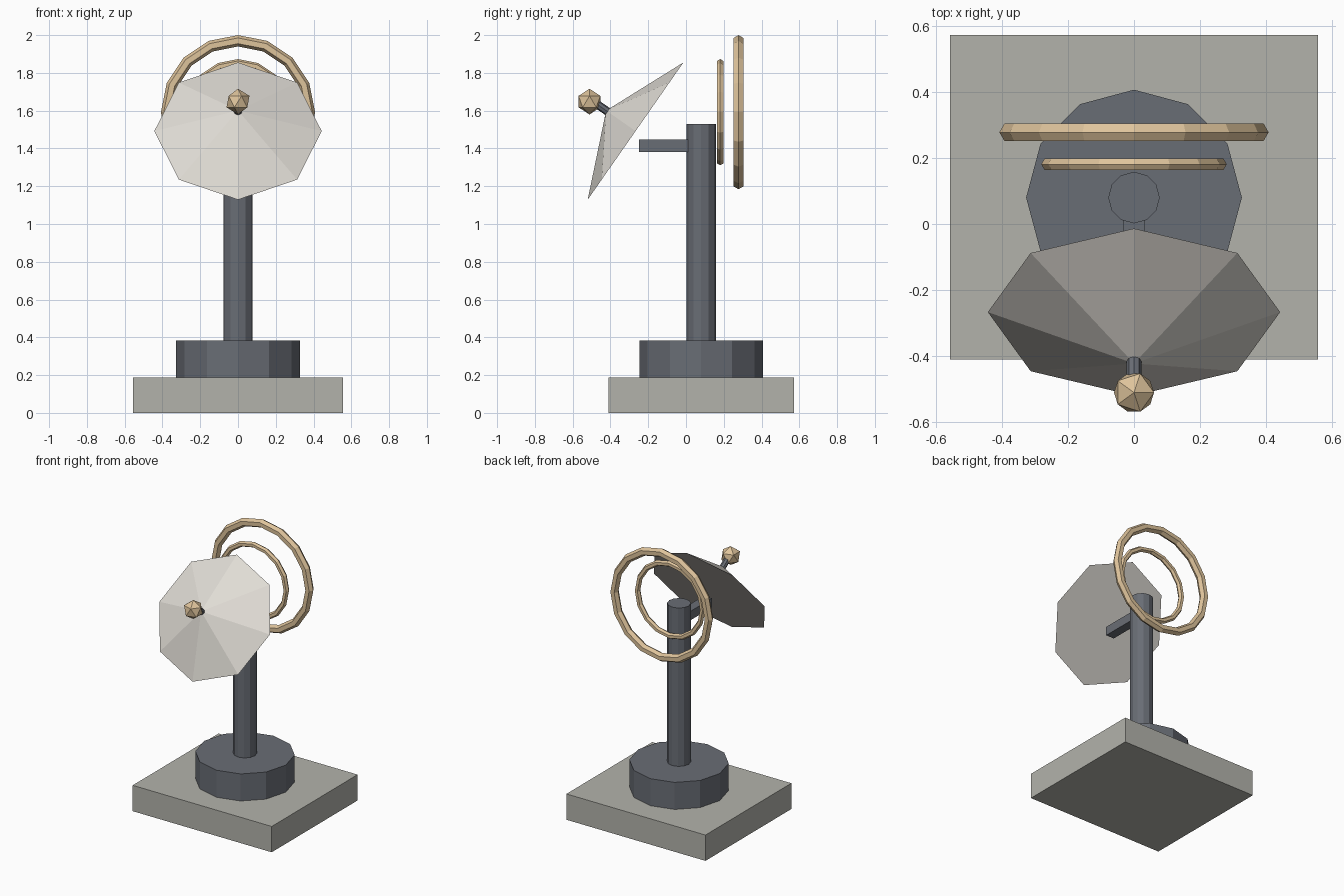
import bpy
from math import radians
from mathutils import Vector, Euler

cube = bpy.data.objects.get("Cube")
if cube:
    bpy.data.objects.remove(cube, do_unlink=True)


def material(name, rgb):
    mat = bpy.data.materials.new(name)
    mat.use_nodes = True
    mat.diffuse_color = (*rgb, 1)
    mat.node_tree.nodes["Principled BSDF"].inputs["Base Color"].default_value = (*rgb, 1)
    return mat


stone = material("stone grey", (0.45, 0.45, 0.41))
steel = material("slate steel", (0.141, 0.153, 0.178))
brass = material("pale brass", (0.73, 0.546, 0.328))
white = material("warm white", (0.745, 0.716, 0.665))


def finish(name, mat):
    obj = bpy.context.object
    obj.name = obj.data.name = name
    obj.data.materials.clear()
    obj.data.materials.append(mat)
    return obj


def box(name, mat, low, high):
    low, high = Vector(low), Vector(high)
    bpy.ops.mesh.primitive_cube_add(size=1, location=(low + high) / 2)
    obj = finish(name, mat)
    for v in obj.data.vertices:
        v.co *= high - low


def column(name, mat, radius, bottom, top, sides=12):
    bpy.ops.mesh.primitive_cylinder_add(vertices=sides, radius=radius, depth=top - bottom,
                                        location=(0, AXIS_Y, (bottom + top) / 2))
    finish(name, mat)


def ring(name, outer, tube, y):
    bpy.ops.mesh.primitive_torus_add(major_segments=16, minor_segments=6,
                                     major_radius=outer - tube, minor_radius=tube,
                                     location=(0, y, 1.592), rotation=(radians(90), 0, 0))
    finish(name, brass)


# Stand
AXIS_Y = 0.08
box("base_slab", stone, (-0.557, -0.41, 0), (0.557, 0.573, 0.187))
column("pedestal", steel, 0.327, 0.187, 0.383)
column("mast", steel, 0.078, 0.383, 1.53)
box("dish_arm", steel, (-0.033, -0.25, 1.382), (0.033, AXIS_Y, 1.447))

# Dish: shallow eight-sided cone, tilted forward and up
tilt = Euler((radians(55.1), 0, 0))
forward = Vector((0, 0, 1))
forward.rotate(tilt)
rim = Vector((0, -0.267, 1.492))
depth = 0.19
bpy.ops.mesh.primitive_cone_add(vertices=8, radius1=0.443, radius2=0, depth=depth,
                                location=rim + forward * depth / 2, rotation=tilt)
finish("dish", white)

# Feed strut and ball at its tip
bpy.ops.mesh.primitive_cylinder_add(vertices=8, radius=0.022, depth=0.12,
                                    location=rim + forward * 0.225, rotation=tilt)
finish("feed_strut", steel)
bpy.ops.mesh.primitive_ico_sphere_add(subdivisions=1, radius=0.068,
                                      location=(0, -0.511, 1.648))
finish("feed_ball", brass)

# Rings behind the mast
ring("large_ring", 0.408, 0.03, 0.278)
ring("small_ring", 0.281, 0.02, 0.181)
